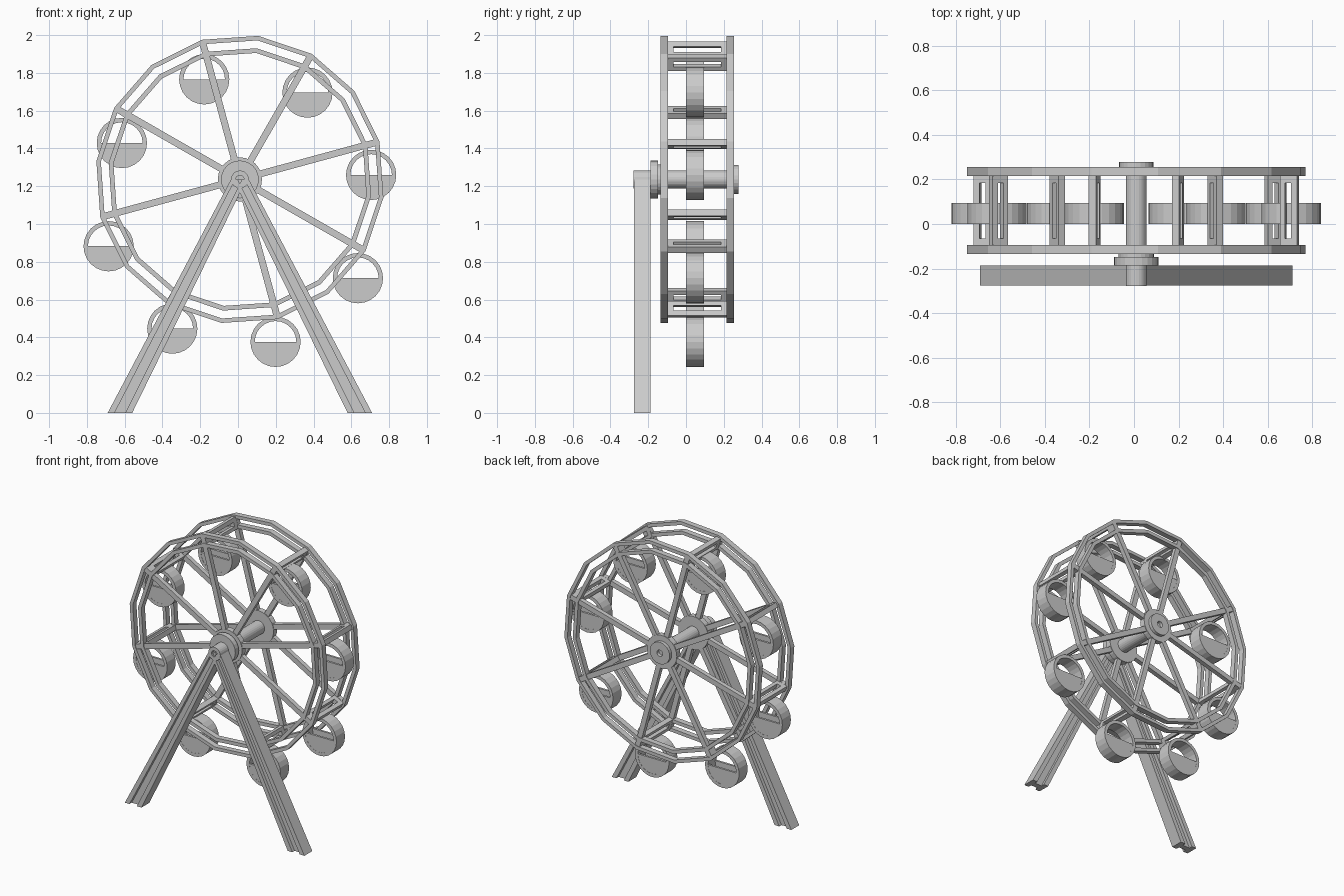
import bpy, bmesh
from math import sin, cos, radians, pi

if "Cube" in bpy.data.objects:
    bpy.data.objects.remove(bpy.data.objects["Cube"])

CX, CZ = 0.01, 1.236
PHASE = radians(15.2)


def make(name, bm):
    bmesh.ops.recalc_face_normals(bm, faces=bm.faces)
    me = bpy.data.meshes.new(name)
    bm.to_mesh(me)
    bm.free()
    ob = bpy.data.objects.new(name, me)
    bpy.context.collection.objects.link(ob)
    return ob


def add_prism(bm, pts, y0, y1):
    a = [bm.verts.new((x, y0, z)) for x, z in pts]
    b = [bm.verts.new((x, y1, z)) for x, z in pts]
    bm.faces.new(a)
    bm.faces.new(b[::-1])
    n = len(pts)
    for i in range(n):
        j = (i + 1) % n
        bm.faces.new((a[i], a[j], b[j], b[i]))


def circle(r, n, cx=CX, cz=CZ, phase=0.0):
    return [(cx + r * cos(phase + 2 * pi * i / n),
             cz + r * sin(phase + 2 * pi * i / n)) for i in range(n)]


def add_ring(bm, ro, ri, n, y0, y1, cx=CX, cz=CZ, phase=0.0):
    loops = [[bm.verts.new((x, y, z)) for x, z in circle(r, n, cx, cz, phase)]
             for r, y in ((ro, y0), (ro, y1), (ri, y1), (ri, y0))]
    for k in range(4):
        p, q = loops[k], loops[(k + 1) % 4]
        for i in range(n):
            j = (i + 1) % n
            bm.faces.new((p[i], p[j], q[j], q[i]))


def radial(angle, r0, r1, w):
    # rectangle lying along a spoke direction
    c, s = cos(angle), sin(angle)
    return [(CX + r * c - t * s, CZ + r * s + t * c)
            for r, t in ((r0, -w / 2), (r1, -w / 2), (r1, w / 2), (r0, w / 2))]


def disc(name, r, y0, y1, n=24):
    bm = bmesh.new()
    add_prism(bm, circle(r, n), y0, y1)
    return make(name, bm)


angles = [PHASE + i * pi / 4 for i in range(8)]

# Two wheel sides: double 16-sided rims, spokes and hub plate
for side, y0, y1 in (("front", -0.135, -0.095), ("back", 0.215, 0.255)):
    bm = bmesh.new()
    add_ring(bm, 0.766, 0.742, 16, y0, y1, phase=PHASE)
    add_ring(bm, 0.70, 0.675, 16, y0, y1, phase=PHASE)
    make(side + "_rims", bm)
    bm = bmesh.new()
    for a in angles:
        add_prism(bm, radial(a, 0.04, 0.75, 0.036), y0 + 0.004, y1 - 0.004)
    make(side + "_spokes", bm)
    disc(side + "_hub_plate", 0.117, y0, y1)

# Slotted cross frames joining both sides at each spoke end
bm = bmesh.new()
for a in angles:
    add_prism(bm, radial(a, 0.725, 0.752, 0.034), -0.10, 0.22)
    add_prism(bm, radial(a, 0.672, 0.695, 0.034), -0.10, 0.22)
    for y in (-0.10, 0.185):
        add_prism(bm, radial(a, 0.695, 0.725, 0.034), y, y + 0.035)
make("cross_frames", bm)

# Axle and bearing collars
disc("axle", 0.047, -0.12, 0.24)
disc("front_collar", 0.08, -0.15, -0.135)
disc("bearing_disc", 0.10, -0.187, -0.148)
bm = bmesh.new()
add_ring(bm, 0.077, 0.022, 24, 0.25, 0.278)
make("back_cap", bm)
bm = bmesh.new()
add_ring(bm, 0.047, 0.022, 24, -0.278, -0.18)
make("leg_hub", bm)

# Cabins: round band with lower wall panels and open windows
for k, a in enumerate(angles):
    cx, cz = CX + 0.72 * cos(a), CZ + 0.72 * sin(a) - 0.165
    bm = bmesh.new()
    add_ring(bm, 0.133, 0.110, 24, 0.0, 0.095, cx, cz)
    half = [(cx + 0.115 * cos(-pi * i / 12), cz + 0.115 * sin(-pi * i / 12))
            for i in range(13)]
    for y in (0.001, 0.079):
        add_prism(bm, half, y, y + 0.015)
    make("cabin_%d" % (k + 1), bm)

# Splayed support legs with an H-shaped section
for side, s in (("left", -1), ("right", 1)):
    bm = bmesh.new()

    def strip(f0, f1, y0, y1):
        lo = lambda f: (CX + s * (0.57 + 0.13 * f), 0.0)
        hi = lambda f: (CX + s * (-0.035 + 0.082 * f), CZ)
        add_prism(bm, [lo(f0), lo(f1), hi(f1), hi(f0)], y0, y1)

    strip(0.0, 0.28, -0.275, -0.187)
    strip(0.72, 1.0, -0.275, -0.187)
    strip(0.25, 0.75, -0.25, -0.212)
    make(side + "_leg", bm)
